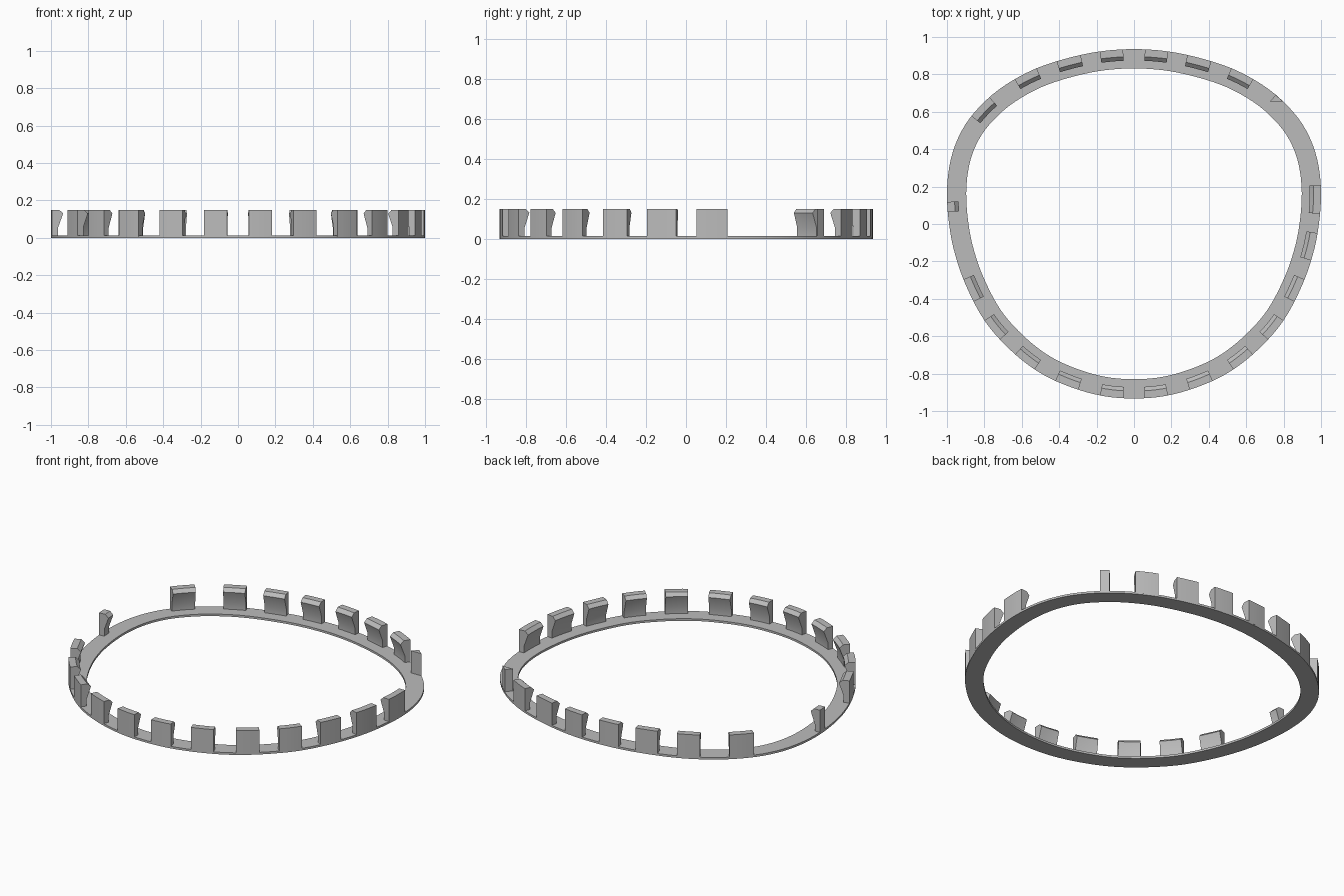
import bpy, bmesh, math
from mathutils import Vector

cube = bpy.data.objects.get("Cube")
if cube:
    bpy.data.objects.remove(cube, do_unlink=True)

grey = bpy.data.materials.new("plain grey")
grey.use_nodes = True
colour = (0.5, 0.5, 0.5, 1)
grey.diffuse_color = colour
grey.node_tree.nodes["Principled BSDF"].inputs["Base Color"].default_value = colour

TOP, PLATE = 0.15, 0.013

# Right half of the egg-shaped outline, front to back, then mirrored
half = [(0, -.933), (.18, -.917), (.36, -.864), (.52, -.785), (.67, -.665),
        (.8, -.515), (.9, -.325), (.96, -.15), (.99, .01), (1, .17),
        (.985, .32), (.945, .45), (.875, .57), (.765, .685), (.645, .77),
        (.51, .837), (.35, .888), (.18, .923), (0, .935)]
ctrl = [Vector(p) for p in half] + [Vector((-x, y)) for x, y in half[-2:0:-1]]


def catmull(a, b, c, d, t):
    return 0.5 * (2 * b + (c - a) * t + (2 * a - 5 * b + 4 * c - d) * t ** 2
                  + (3 * b - a - 3 * c + d) * t ** 3)


N, STEPS = len(ctrl), 12
dense = [catmull(*(ctrl[(i + k) % N] for k in (-1, 0, 1, 2)), j / STEPS)
         for i in range(N) for j in range(STEPS)]
M = len(dense)
lengths = [0.0]
for i in range(M):
    lengths.append(lengths[-1] + (dense[(i + 1) % M] - dense[i]).length)
TOTAL = lengths[-1]


def point(s):
    """Outline point at arc length s."""
    s %= TOTAL
    i = max(k for k in range(M) if lengths[k] <= s)
    t = (s - lengths[i]) / (lengths[i + 1] - lengths[i])
    return dense[i].lerp(dense[(i + 1) % M], t)


def finish(name, bm):
    bmesh.ops.recalc_face_normals(bm, faces=bm.faces[:])
    mesh = bpy.data.meshes.new(name)
    bm.to_mesh(mesh)
    bm.free()
    mesh.materials.append(grey)
    ob = bpy.data.objects.new(name, mesh)
    bpy.context.collection.objects.link(ob)
    bpy.ops.object.select_all(action='DESELECT')
    ob.select_set(True)
    bpy.context.view_layer.objects.active = ob
    bpy.ops.object.shade_smooth_by_angle(angle=math.radians(20))
    return ob


def sweep(name, stations, profile, closed=False):
    """Carry a (depth inward, height) profile along the outline."""
    bm = bmesh.new()
    rows = []
    for s in stations:
        p = point(s)
        t = (point(s + .02) - point(s - .02)).normalized()
        inward = Vector((-t.y, t.x))
        rows.append([bm.verts.new((*(p + inward * d), z)) for d, z in profile])
    n = len(profile)
    pairs = list(zip(rows, rows[1:]))
    if closed:
        pairs.append((rows[-1], rows[0]))
    else:
        bm.faces.new(rows[0])
        bm.faces.new(rows[-1])
    for a, b in pairs:
        for k in range(n):
            m = (k + 1) % n
            bm.faces.new((a[k], a[m], b[m], b[k]))
    return finish(name, bm)


# Flat base ring
RINGS = 144
sweep("base_ring", [TOTAL * i / RINGS for i in range(RINGS)],
      [(0, 0), (.103, 0), (.103, PLATE), (0, PLATE)], closed=True)

# Hooked tab section: upright outer face, undercut lip on the inside
hook = [(0, PLATE / 2), (.034, PLATE / 2), (.034, .055), (.061, .13), (.04, TOP), (0, TOP)]


def tab(name, x, y, width):
    target = Vector((x, y))
    i = min(range(M), key=lambda k: (dense[k] - target).length)
    s = lengths[i]
    sweep(name, [s + width * (k / 4 - .5) for k in range(5)], hook)


# Tabs that repeat on both sides
paired = [(.118, -.925), (.36, -.864), (.58, -.737), (.757, -.57), (.887, -.36),
          (.118, .93), (.355, .888), (.577, .81)]
for i, (x, y) in enumerate(paired):
    for side, sx in (("left", 1), ("right", -1)):
        tab(f"{side}_tab_{i + 1}", sx * x, y, .132 if abs(x) > .2 else .125)

# Tabs found on one side only
tab("left_side_tab", .972, -.125, .15)
tab("left_wide_tab", 1, .13, .155)
tab("right_corner_tab", -.828, .63, .14)
tab("right_narrow_post", -.998, .09, .055)

# Small three-sided stub at the left back corner
bm = bmesh.new()
low, high = [[bm.verts.new((x, y, z)) for x, y in ((.757, .69), (.727, .655), (.797, .655))]
             for z in (PLATE / 2, TOP)]
bm.faces.new(low)
bm.faces.new(high)
for k in range(3):
    m = (k + 1) % 3
    bm.faces.new((low[k], low[m], high[m], high[k]))
finish("left_corner_stub", bm)
